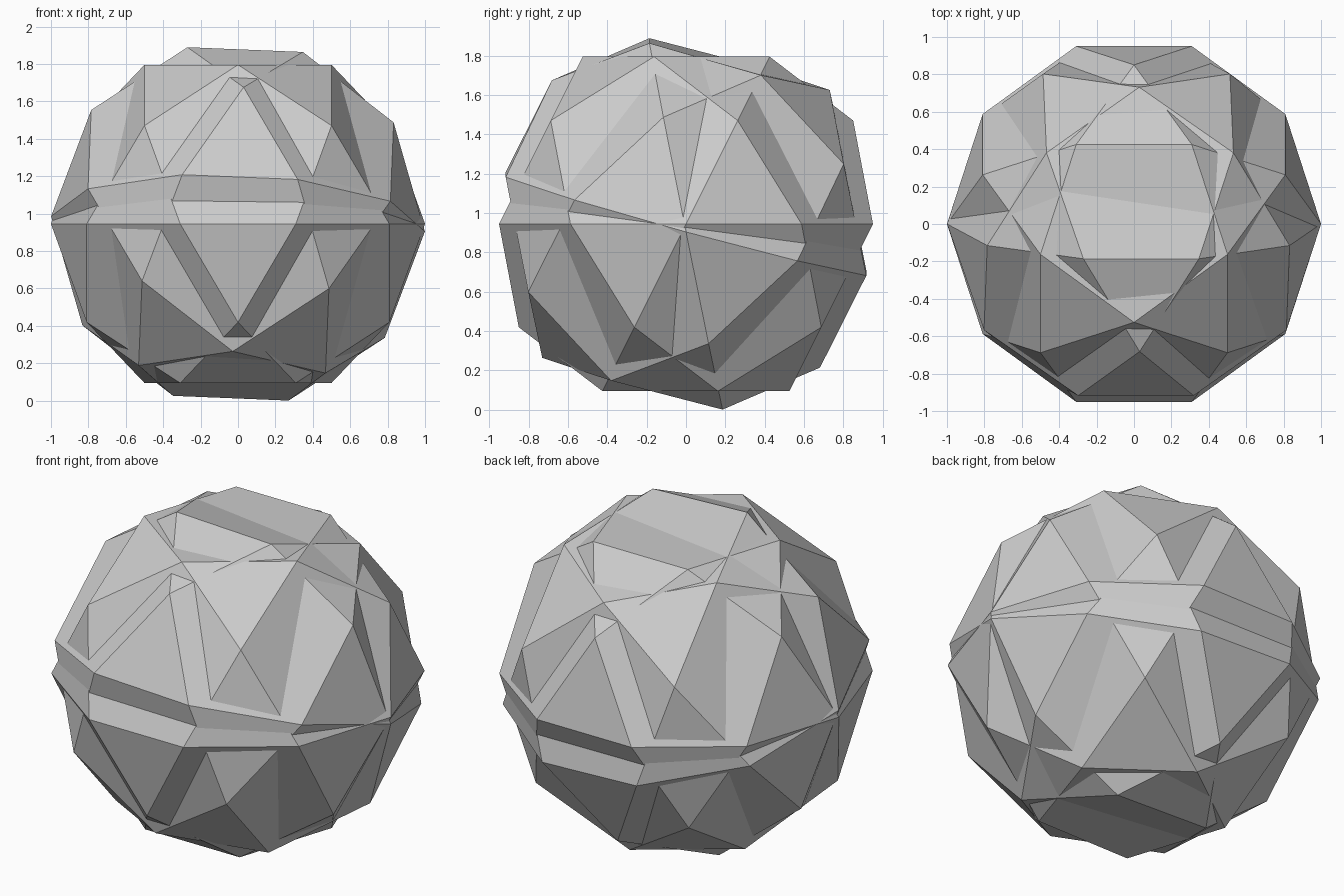
import bpy
import bmesh
from math import radians, sqrt
from mathutils import Matrix, Vector

cube = bpy.data.objects.get("Cube")
if cube:
    bpy.data.objects.remove(cube, do_unlink=True)

PHI = (1 + sqrt(5)) / 2
CENTRE = Vector((0, 0, 0.945))

grey = bpy.data.materials.new("plain grey")
grey.use_nodes = True
colour = (0.6, 0.6, 0.6, 1)
grey.diffuse_color = colour
for node in grey.node_tree.nodes:
    if node.type == "BSDF_PRINCIPLED":
        node.inputs["Base Color"].default_value = colour


def corner_points():
    """The thirty corners of a unit icosidodecahedron."""
    signs = (-1, 1)
    points = []
    for turn in range(3):
        bases = [(s, 0, 0) for s in signs]
        bases += [(i / 2, j * PHI / 2, k / (2 * PHI))
                  for i in signs for j in signs for k in signs]
        for p in bases:
            points.append(Vector(p[turn:] + p[:turn]))
    return points


def faceted_ball(name, rotation):
    bm = bmesh.new()
    for p in corner_points():
        bm.verts.new(rotation @ p)
    bmesh.ops.convex_hull(bm, input=bm.verts[:])
    # Merge the hull triangles into flat pentagons
    bmesh.ops.dissolve_limit(bm, angle_limit=radians(1),
                             verts=bm.verts[:], edges=bm.edges[:])
    bmesh.ops.recalc_face_normals(bm, faces=bm.faces[:])
    mesh = bpy.data.meshes.new(name)
    bm.to_mesh(mesh)
    bm.free()
    mesh.materials.append(grey)
    obj = bpy.data.objects.new(name, mesh)
    obj.location = CENTRE
    bpy.context.collection.objects.link(obj)
    return obj


# Upright ball: flat pentagons at top and bottom
faceted_ball("upright_ball", Matrix.Rotation(radians(121.72), 3, "X"))

# Tilted ball: its corners and edges poke out through the first
faceted_ball("tilted_ball", Matrix.Rotation(radians(2.35), 3, "Y")
             @ Matrix.Rotation(radians(43), 3, "X"))
